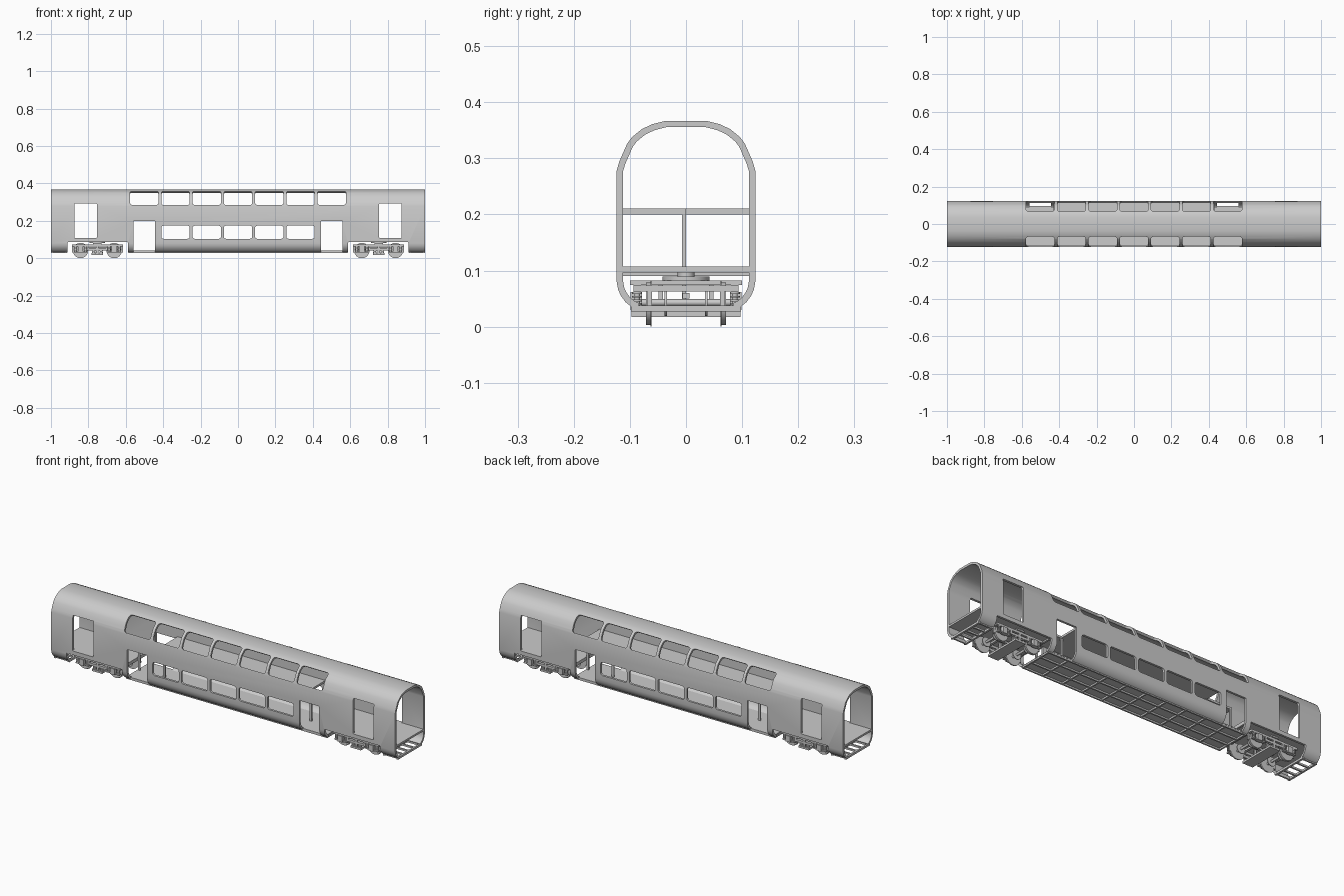
import bpy, bmesh, math
from mathutils import Matrix, Vector

if "Cube" in bpy.data.objects:
    bpy.data.objects.remove(bpy.data.objects["Cube"])

grey = bpy.data.materials.new("plain grey")
grey.diffuse_color = (0.6, 0.6, 0.6, 1)
grey.use_nodes = True
grey.node_tree.nodes["Principled BSDF"].inputs["Base Color"].default_value = grey.diffuse_color


def finish(bm, name):
    bmesh.ops.recalc_face_normals(bm, faces=bm.faces)
    me = bpy.data.meshes.new(name)
    bm.to_mesh(me)
    bm.free()
    me.materials.append(grey)
    ob = bpy.data.objects.new(name, me)
    bpy.context.collection.objects.link(ob)
    return ob


def smooth(ob, deg=32):
    bpy.ops.object.select_all(action='DESELECT')
    ob.select_set(True)
    bpy.context.view_layer.objects.active = ob
    bpy.ops.object.shade_smooth_by_angle(angle=math.radians(deg))


def box(bm, x0, x1, y0, y1, z0, z1):
    m = Matrix.Translation(((x0 + x1) / 2, (y0 + y1) / 2, (z0 + z1) / 2))
    bmesh.ops.create_cube(bm, size=1, matrix=m @ Matrix.Diagonal((x1 - x0, y1 - y0, z1 - z0, 1)))


def cyl(bm, c, r, depth, axis='Z', seg=24, r2=None):
    rot = Matrix.Rotation(math.pi / 2, 4, 'X') if axis == 'Y' else Matrix.Identity(4)
    bmesh.ops.create_cone(bm, cap_ends=True, segments=seg, radius1=r, radius2=r2 or r, depth=depth,
                          matrix=Matrix.Translation(c) @ rot)


def boxes(name, items):
    bm = bmesh.new()
    for b in items:
        box(bm, *b)
    return finish(bm, name)


def prism(bm, pts, direction):
    f = bm.faces.new([bm.verts.new(p) for p in pts])
    ext = bmesh.ops.extrude_face_region(bm, geom=[f])
    bmesh.ops.translate(bm, verts=[v for v in ext['geom'] if isinstance(v, bmesh.types.BMVert)],
                        vec=direction)


def rounded(w, h, r, n=4):
    out = []
    for i, (sx, sz) in enumerate([(1, 1), (-1, 1), (-1, -1), (1, -1)]):
        for k in range(n + 1):
            a = math.pi / 2 * (i + k / n)
            out.append((sx * (w / 2 - r) + r * math.cos(a), sz * (h / 2 - r) + r * math.sin(a)))
    return out


# Body shell: half profile, offset inwards, mirrored, extruded along the car
half = [(0.088, 0.031), (0.098, 0.036), (0.108, 0.044), (0.116, 0.055), (0.121, 0.066), (0.1235, 0.08),
        (0.1235, 0.278), (0.119, 0.294), (0.113, 0.308), (0.105, 0.326), (0.096, 0.338),
        (0.079, 0.352), (0.06, 0.361), (0.036, 0.367)]
outer = [Vector(p) for p in half] + [Vector((-y, z)) for y, z in reversed(half)]
inner = []
for i, p in enumerate(outer):
    d = (outer[min(i + 1, len(outer) - 1)] - outer[max(i - 1, 0)]).normalized()
    inner.append(p + Vector((-d.y, d.x)) * 0.0115)
bm = bmesh.new()
prism(bm, [(-1, p.x, p.y) for p in outer + inner[::-1]], (2, 0, 0))
shell = finish(bm, "body_shell")

# Cutters for windows, doors and bogie recesses
bm = bmesh.new()


def through(x0, x1, z0, z1, r):
    cx, cz = (x0 + x1) / 2, (z0 + z1) / 2
    prism(bm, [(cx + a, -0.2, cz + b) for a, b in rounded(x1 - x0, z1 - z0, r)], (0, 0.4, 0))


pitch = 0.167
for i in range(-2, 3):
    through(i * pitch - 0.076, i * pitch + 0.076, 0.104, 0.174, 0.012)
for s in (-1, 1):
    for a, b, z0, z1, r in ((0.443, 0.558, 0.02, 0.199, 0.003), (0.755, 0.875, 0.107, 0.293, 0.005),
                            (0.588, 0.912, 0.01, 0.086, 0.004)):
        through(min(s * a, s * b), max(s * a, s * b), z0, z1, r)
    # curved upper deck windows, cut square to the roof curve
    lo, hi = Vector((s * 0.1235, 0.286)), Vector((s * 0.069, 0.358))
    up = (hi - lo).normalized()
    nrm = Vector((up.y * s, -up.x * s))
    mid = (lo + hi) / 2 - nrm * 0.035
    for i in range(-3, 4):
        pts = []
        for a, b in rounded(0.152, (hi - lo).length, 0.012):
            q = mid + up * b
            pts.append((i * pitch + a, q.x, q.y))
        prism(bm, pts, (0, nrm.x * 0.08, nrm.y * 0.08))
cutter = finish(bm, "opening_cutter")
cutter.hide_render = True
mod = shell.modifiers.new("openings", 'BOOLEAN')
mod.operation, mod.solver, mod.object = 'DIFFERENCE', 'EXACT', cutter
bpy.context.view_layer.objects.active = shell
bpy.ops.object.modifier_apply(modifier=mod.name)
bpy.data.objects.remove(cutter)
smooth(shell)

# Decks: upper (with stair wells on one side), lower, and raised end floors
boxes("upper_deck", [(-0.43, 0.43, -0.114, 0.114, 0.2, 0.211),
                     (-0.58, -0.43, -0.114, 0, 0.2, 0.211), (0.43, 0.58, -0.114, 0, 0.2, 0.211)])
boxes("lower_deck", [(-0.58, 0.58, -0.095, 0.095, 0.036, 0.042)])
boxes("end_floor", [b for s in (-1, 1) for b in
                    [(min(s * 0.58, s), max(s * 0.58, s), -0.114, 0.114, 0.097, 0.107),
                     (min(s * 0.58, s * 0.59), max(s * 0.58, s * 0.59), -0.113, 0.113, 0.09, 0.098)]])
boxes("stair_post", [(s * x - 0.006, s * x + 0.006, -0.007, 0, 0.042, 0.2)
                     for s in (-1, 1) for x in (0.426, 0.572)])

# Underframe ladders: middle and both ends
bars = [(-0.585, 0.585, y - 0.004, y + 0.004, 0.028, 0.037) for y in (-0.09, -0.032, 0.032, 0.09)]
bars += [(x - 0.004, x + 0.004, -0.092, 0.092, 0.028, 0.037) for x in [-0.58 + 0.116 * i for i in range(11)]]
for s in (-1, 1):
    bars += [(s * x - 0.005, s * x + 0.005, -0.098, 0.098, 0.027, 0.038) for x in (0.918, 0.995)]
    bars += [(s * 0.9565 - 0.04, s * 0.9565 + 0.04, y - 0.004, y + 0.004, 0.028, 0.037)
             for y in (-0.09, -0.045, 0, 0.045, 0.09)]
boxes("underframe", bars)


def bogie(cx, tag):
    # Wheelsets
    bm = bmesh.new()
    for dx in (-0.09, 0.09):
        x = cx + dx
        cyl(bm, (x, 0, 0.043), 0.006, 0.18, 'Y', 16)
        for s in (-1, 1):
            cyl(bm, (x, s * 0.067, 0.041), 0.038, 0.008, 'Y', 36)
            cyl(bm, (x, s * 0.0625, 0.041), 0.041, 0.002, 'Y', 36)
            cyl(bm, (x, s * 0.036, 0.043), 0.024, 0.004, 'Y', 24)
    smooth(finish(bm, "wheelsets_" + tag))
    # Frame with side beams, cross beams, bolster and axle boxes
    bm = bmesh.new()
    for s in (-1, 1):
        y0, y1 = sorted((s * 0.08, s * 0.094))
        box(bm, cx - 0.135, cx + 0.135, y0, y1, 0.062, 0.074)
        box(bm, cx - 0.045, cx + 0.045, y0, y1, 0.042, 0.054)
        for dx in (-0.09, 0.09):
            x = cx + dx
            box(bm, x - 0.013, x + 0.013, min(s * 0.078, s * 0.099), max(s * 0.078, s * 0.099), 0.03, 0.062)
            box(bm, x - 0.036, x + 0.036, y0, y1, 0.031, 0.037)
        for dx in (-0.05, 0.05):
            box(bm, cx + dx - 0.005, cx + dx + 0.005, y0, y1, 0.042, 0.064)
        for dx in (-0.13, 0.13):
            box(bm, cx + dx - 0.006, cx + dx + 0.006, s * 0.065 - 0.004, s * 0.065 + 0.004, 0.03, 0.074)
    for dx in (-0.13, -0.035, 0.035, 0.13):
        box(bm, cx + dx - 0.006, cx + dx + 0.006, -0.088, 0.088, 0.063, 0.073)
    box(bm, cx - 0.022, cx + 0.022, -0.1, 0.1, 0.074, 0.082)
    box(bm, cx - 0.03, cx + 0.03, -0.097, 0.097, 0.017, 0.027)
    for s in (-1, 1):
        box(bm, cx - 0.006, cx + 0.006, s * 0.09 - 0.004, s * 0.09 + 0.004, 0.025, 0.076)
        box(bm, cx - 0.006, cx + 0.006, s * 0.045 - 0.004, s * 0.045 + 0.004, 0.025, 0.076)
    box(bm, cx - 0.07, cx + 0.07, -0.006, 0.006, 0.05, 0.06)
    finish(bm, "bogie_frame_" + tag)
    # Springs as stacked coils, plus pivot plate
    bm = bmesh.new()
    for s in (-1, 1):
        for dx in (-0.117, -0.063, -0.02, 0.02, 0.063, 0.117):
            zs = (0.027, 0.042) if abs(dx) < 0.03 else (0.037, 0.063)
            n = 4
            h = (zs[1] - zs[0]) / n
            cyl(bm, (cx + dx, s * 0.087, sum(zs) / 2), 0.005, zs[1] - zs[0], seg=12)
            for k in range(n):
                cyl(bm, (cx + dx, s * 0.087, zs[0] + h * (k + 0.5)), 0.009, h * 0.5, seg=16)
    cyl(bm, (cx, 0, 0.0855), 0.042, 0.007, seg=32)
    cyl(bm, (cx, 0, 0.092), 0.015, 0.012, seg=24)
    smooth(finish(bm, "springs_and_pivot_" + tag))


bogie(-0.752, "left")
bogie(0.752, "right")
